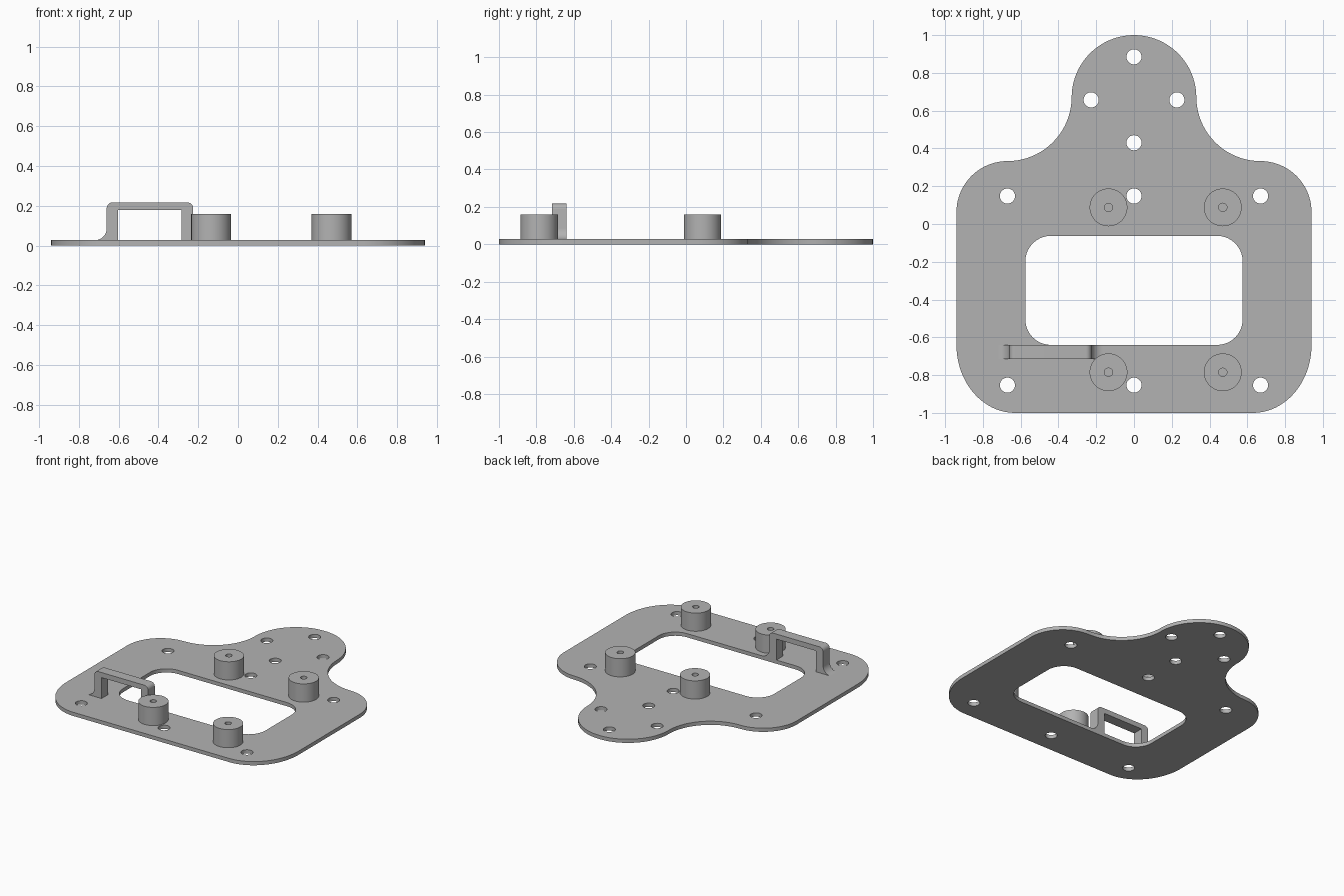
import bpy
from math import cos, sin, radians

cube = bpy.data.objects.get("Cube")
if cube:
    bpy.data.objects.remove(cube, do_unlink=True)

grey = bpy.data.materials.new("plain grey")
grey.use_nodes = True
colour = (0.45, 0.45, 0.45, 1)
grey.diffuse_color = colour
grey.node_tree.nodes["Principled BSDF"].inputs["Base Color"].default_value = colour

THICK = 0.027


def arc(cx, cy, rx, start, end, ry=None, steps=20):
    """Points along an elliptical arc, angles in degrees."""
    ry = rx if ry is None else ry
    angles = [radians(start + (end - start) * i / steps) for i in range(steps + 1)]
    return [(cx + rx * cos(a), cy + ry * sin(a)) for a in angles]


def circle(cx, cy, r, steps=40):
    return arc(cx, cy, r, 0, 360, steps=steps)[:-1]


def slab(name, loops, depth, location, rotation=(0, 0, 0)):
    """Filled outline with holes, given thickness about its own plane."""
    curve = bpy.data.curves.new(name, "CURVE")
    curve.dimensions = "2D"
    curve.fill_mode = "BOTH"
    curve.extrude = depth / 2
    for loop in loops:
        spline = curve.splines.new("POLY")
        spline.points.add(len(loop) - 1)
        for point, (x, y) in zip(spline.points, loop):
            point.co = (x, y, 0, 1)
        spline.use_cyclic_u = True
    obj = bpy.data.objects.new(name, curve)
    bpy.context.collection.objects.link(obj)
    obj.location, obj.rotation_euler = location, rotation
    bpy.ops.object.select_all(action="DESELECT")
    obj.select_set(True)
    bpy.context.view_layer.objects.active = obj
    bpy.ops.object.convert(target="MESH")
    obj = bpy.context.object
    obj.data.materials.clear()
    obj.data.materials.append(grey)
    bpy.ops.object.shade_smooth_by_angle(angle=radians(30))
    return obj


# Base plate: right half of the outline, mirrored
half = (arc(0.63, -0.64, 0.31, -90, 0, ry=0.36)
        + arc(0.67, 0.063, 0.27, 0, 90)
        + arc(0.67, 0.673, 0.34, 270, 180)[1:]
        + arc(0, 0.67, 0.33, 0, 90)[1:])
outline = half + [(-x, y) for x, y in reversed(half[:-1])]

# Rounded window
wx, low, high, r = 0.575, -0.64, -0.063, 0.135
window = (arc(wx - r, low + r, r, -90, 0) + arc(wx - r, high - r, r, 0, 90)
          + arc(r - wx, high - r, r, 90, 180) + arc(r - wx, low + r, r, 180, 270))

# Screw holes
holes = [(0, 0.885), (0, 0.43)]
for x, y in [(0.227, 0.657), (0.67, 0.148), (0.67, -0.853)]:
    holes += [(x, y), (-x, y)]
holes += [(0, 0.148), (0, -0.853)]
slab("base_plate", [outline, window] + [circle(x, y, 0.04) for x, y in holes],
     THICK, (0, 0, THICK / 2))

# Four standoffs with blind screw bores
bottom, top = THICK - 0.002, 0.16
for side, x in (("right", -0.135), ("left", 0.47)):
    for end, y in (("back", 0.088), ("front", -0.785)):
        slab(f"{end}_{side}_standoff", [circle(0, 0, 0.1, 48), circle(0, 0, 0.022, 24)],
             top - bottom, (x, y, (top + bottom) / 2))

# Bracket loop with flared feet
x0, x1, bar, inner = -0.66, -0.225, 0.217, 0.18
flare, bend, leg = 0.06, 0.03, 0.058
foot = THICK + flare
profile = (arc(x0 - flare, foot, flare, -90, 0)
           + arc(x0 + bend, bar - bend, bend, 180, 90)
           + arc(x1 - bend, bar - bend, bend, 90, 0)
           + arc(x1 + flare, foot, flare, 180, 270)
           + [(x1 - leg, THICK), (x1 - leg, inner), (x0 + leg, inner), (x0 + leg, THICK)])
slab("cable_bracket", [profile], 0.076, (0, -0.678, 0), (radians(90), 0, 0))
